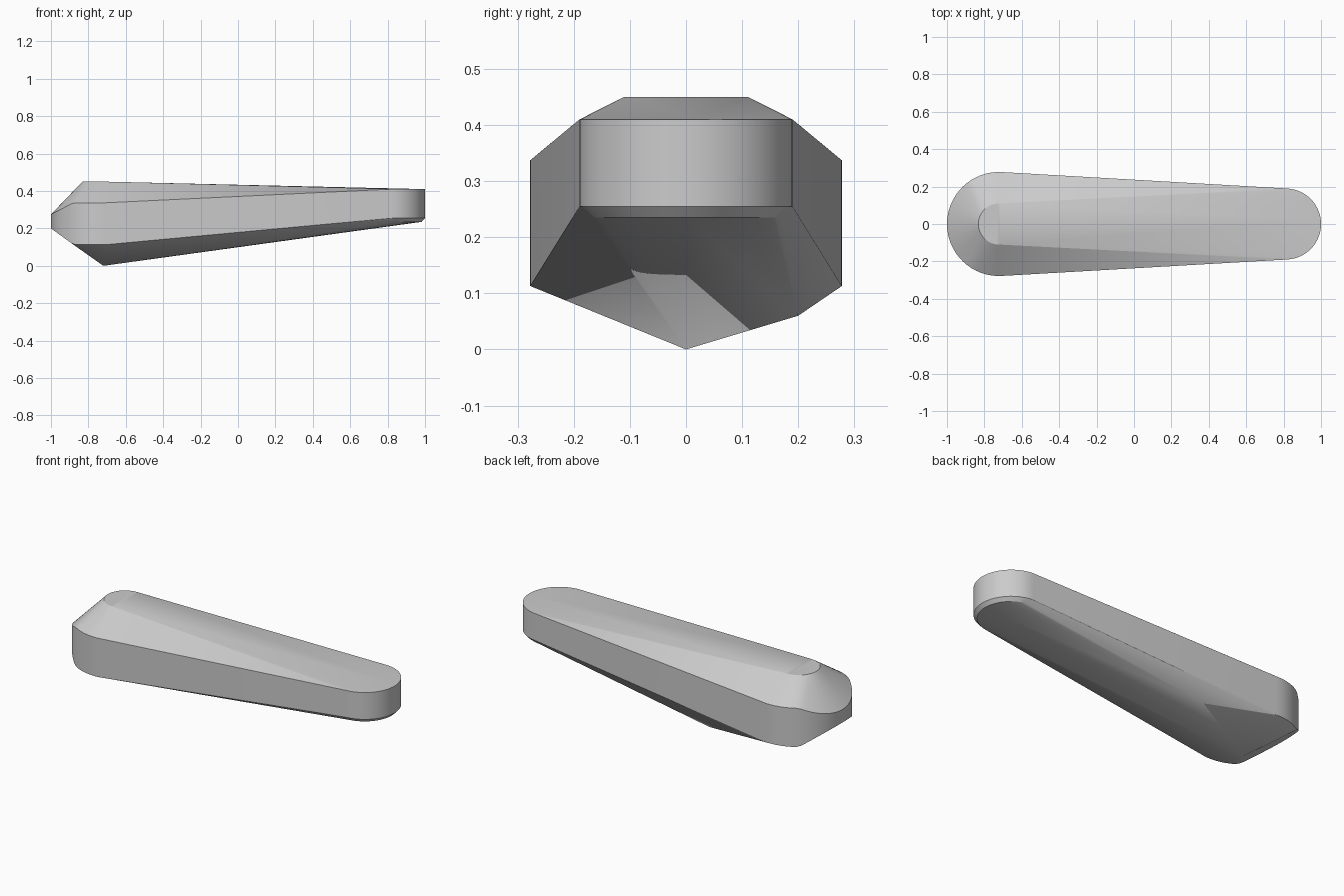
import bpy, bmesh
from math import cos, sin, pi, radians

cube = bpy.data.objects.get("Cube")
if cube:
    bpy.data.objects.remove(cube, do_unlink=True)

# Body grey
grey = bpy.data.materials.new("plain_grey")
grey.use_nodes = True
colour = (0.6, 0.6, 0.6, 1)
grey.diffuse_color = colour
grey.node_tree.nodes["Principled BSDF"].inputs["Base Color"].default_value = colour

WIDE_X, WIDE_R = -0.722, 0.278
THIN_X, THIN_R = 0.81, 0.19
TILT = (WIDE_R - THIN_R) / (THIN_X - WIDE_X)


def arc(cx, r, height, facing, steps=32):
    """Half round end, swung to meet the tapering sides; height is a function of x."""
    spread = pi / 2 - facing * TILT
    pts = []
    for i in range(steps + 1):
        a = -spread + 2 * spread * i / steps
        x = cx + facing * r * cos(a)
        pts.append((x, r * sin(a), height(x)))
    return pts


def end_ramp(level, tip):
    """Rim height that stays level, then runs straight to the tip."""
    return lambda x: level + (tip - level) * max(0, (-0.88 - x) / 0.12)


points = []
# Wide end: top plate, upper rim and lower rim
points += arc(WIDE_X, 0.11, lambda x: 0.45, -1)
points += arc(WIDE_X, WIDE_R, end_ramp(0.337, 0.275), -1)
points += arc(WIDE_X, WIDE_R, end_ramp(0.113, 0.2), -1)
# Thin end: top rim, wall foot and small lower chamfer
points += arc(THIN_X, THIN_R, lambda x: 0.41, 1)
points += arc(THIN_X, THIN_R, lambda x: 0.255, 1)
points += arc(THIN_X, 0.172, lambda x: 0.235, 1)
# Keel tip and the off-centre underside corner
points += [(-0.72, 0, 0), (-0.29, 0.2, 0.06)]

# Faceted body wrapped tightly around the sections
bm = bmesh.new()
for p in points:
    bm.verts.new(p)
hull = bmesh.ops.convex_hull(bm, input=bm.verts[:])
loose = {g for g in hull["geom_interior"] + hull["geom_unused"]
         if isinstance(g, bmesh.types.BMVert)}
bmesh.ops.delete(bm, geom=list(loose), context="VERTS")
bmesh.ops.dissolve_limit(bm, angle_limit=radians(0.3), verts=bm.verts[:], edges=bm.edges[:])
bmesh.ops.recalc_face_normals(bm, faces=bm.faces[:])
mesh = bpy.data.meshes.new("tapered_body")
bm.to_mesh(mesh)
bm.free()
mesh.materials.append(grey)

body = bpy.data.objects.new("tapered_body", mesh)
bpy.context.collection.objects.link(body)
bpy.context.view_layer.objects.active = body
body.select_set(True)
bpy.ops.object.shade_smooth_by_angle(angle=radians(20))
